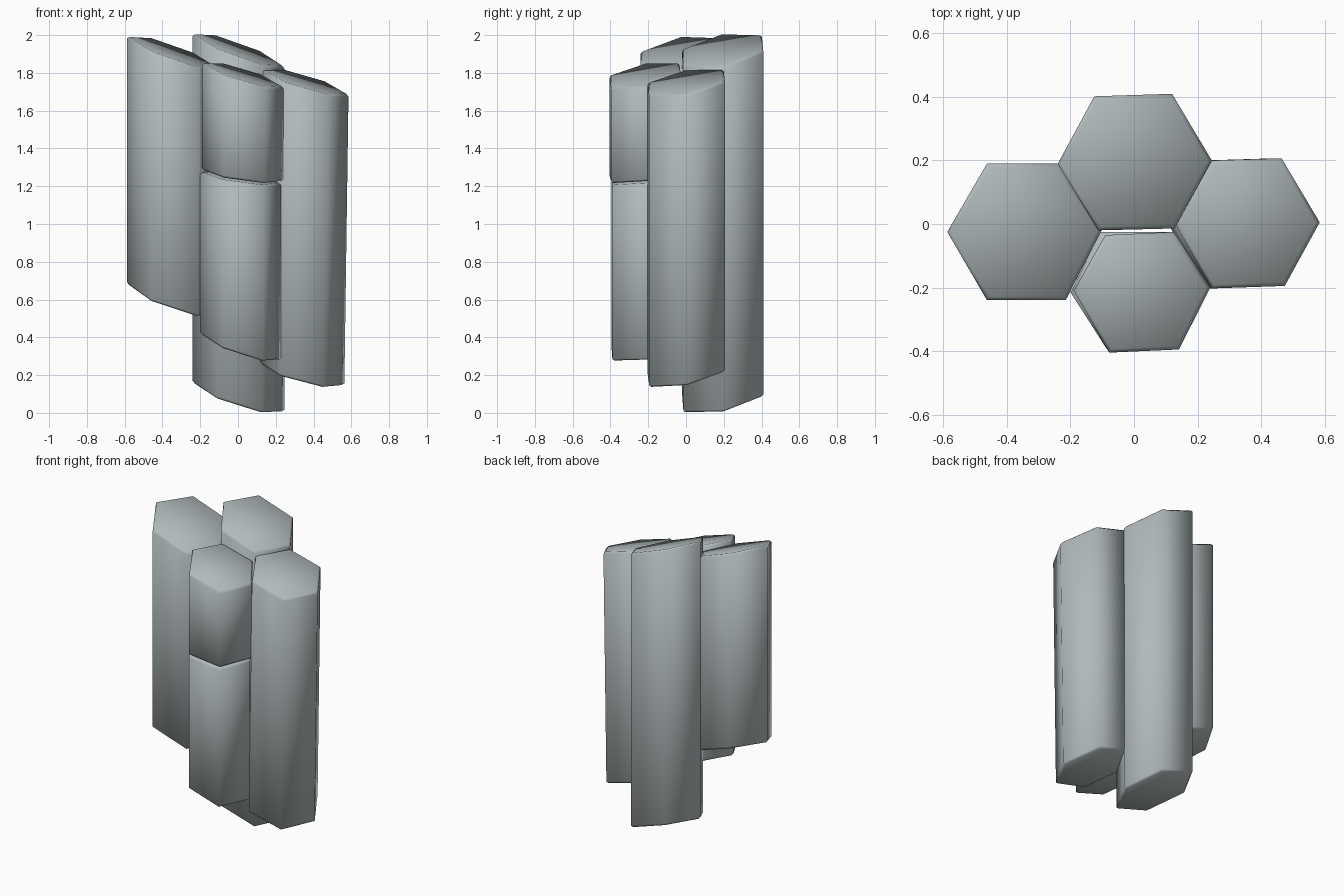
import bpy, bmesh

if "Cube" in bpy.data.objects:
    bpy.data.objects.remove(bpy.data.objects["Cube"])

stone = bpy.data.materials.new("basalt grey")
stone.diffuse_color = (0.44, 0.49, 0.50, 1)
stone.use_nodes = True
stone.node_tree.nodes["Principled BSDF"].inputs["Base Color"].default_value = stone.diffuse_color


def column(name, corners, bottom, top, foot_shift=(0, 0), bevel=0.012):
    """Six-sided prism; bottom and top are (centre z, x slope, y slope)."""
    cx = sum(c[0] for c in corners) / 6
    cy = sum(c[1] for c in corners) / 6
    bm = bmesh.new()
    rings = []
    for (z, sx, sy), (ox, oy) in ((bottom, foot_shift), (top, (0, 0))):
        rings.append([bm.verts.new((x + ox, y + oy, z + sx * (x - cx) + sy * (y - cy)))
                      for x, y in corners])
    lo, hi = rings
    caps = [bm.faces.new(lo), bm.faces.new(hi)]
    for i in range(6):
        j = (i + 1) % 6
        bm.faces.new((lo[i], lo[j], hi[j], hi[i]))
    bmesh.ops.recalc_face_normals(bm, faces=bm.faces[:])
    # worn edges round both ends
    rim = [e for f in caps for e in f.edges]
    bmesh.ops.bevel(bm, geom=rim, offset=bevel, segments=1, affect='EDGES')
    for f in bm.faces:
        f.smooth = True
    me = bpy.data.meshes.new(name)
    bm.to_mesh(me)
    bm.free()
    me.materials.append(stone)
    ob = bpy.data.objects.new(name, me)
    bpy.context.collection.objects.link(ob)
    return ob


# Tall column at the back
column("back_column",
       [(-0.24, 0.19), (-0.125, 0.402), (0.12, 0.41), (0.245, 0.20), (0.128, -0.014), (-0.113, -0.02)],
       (0.081, -0.32, 0.2), (1.922, -0.36, 0.17))

# Left column, hanging highest
column("left_column",
       [(-0.588, -0.025), (-0.463, 0.19), (-0.24, 0.19), (-0.102, -0.02), (-0.215, -0.24), (-0.463, -0.24)],
       (0.60, -0.33, 0.22), (1.91, -0.35, 0.17))

# Right column, leaning slightly outward
column("right_column",
       [(0.13, 0.0), (0.245, 0.20), (0.465, 0.207), (0.585, 0.005), (0.475, -0.195), (0.245, -0.203)],
       (0.205, -0.27, 0.2), (1.752, -0.29, 0.17), foot_shift=(-0.022, 0))

# Front column broken into two stacked blocks
column("front_upper_block",
       [(-0.19, -0.21), (-0.09, -0.035), (0.125, -0.025), (0.24, -0.20), (0.142, -0.395), (-0.078, -0.405)],
       (1.255, -0.14, 0.13), (1.79, -0.3, 0.17))
column("front_lower_block",
       [(-0.20, -0.215), (-0.105, -0.025), (0.125, -0.025), (0.228, -0.20), (0.13, -0.39), (-0.085, -0.395)],
       (0.347, -0.33, 0.2), (1.245, -0.14, 0.13))
